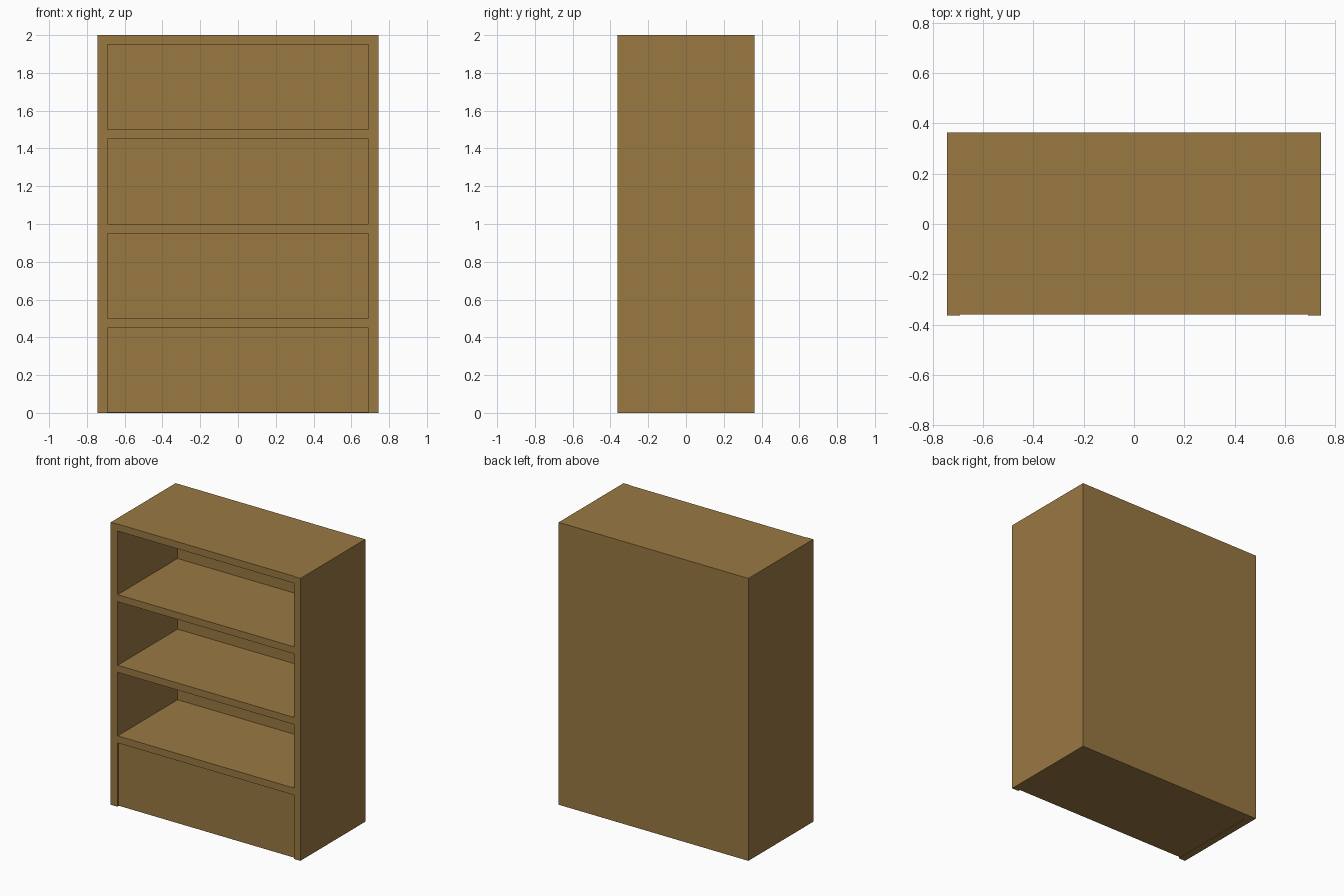
import bpy

if "Cube" in bpy.data.objects:
    bpy.data.objects.remove(bpy.data.objects["Cube"])

wood = bpy.data.materials.new("brown wood")
wood.diffuse_color = (0.32, 0.19, 0.055, 1)
wood.use_nodes = True
wood.node_tree.nodes["Principled BSDF"].inputs["Base Color"].default_value = wood.diffuse_color


def box(name, x0, x1, y0, y1, z0, z1):
    bpy.ops.mesh.primitive_cube_add(
        size=1, location=((x0 + x1) / 2, (y0 + y1) / 2, (z0 + z1) / 2))
    o = bpy.context.object
    o.name = name
    o.scale = (x1 - x0, y1 - y0, z1 - z0)
    bpy.ops.object.transform_apply(location=False, rotation=False, scale=True)
    o.data.materials.append(wood)
    return o


W, D, T = 0.743, 0.363, 0.052   # half width, half depth, board thickness
IN = W - T                      # inner half width
BACK = D - T                    # inner face of the back board
FRONT = -D + 0.004              # shelves sit just behind the side edges

# Side boards
box("left_side", -W, -IN, -D, D, 0, 2)
box("right_side", IN, W, -D, D, 0, 2)

# Back board
box("back_board", -IN, IN, BACK, D, 0, 2)

# Three shelves and the top board
for i, z in enumerate((0.5, 1.0, 1.5, 2.0)):
    box("top_board" if z == 2.0 else f"shelf_{i + 1}",
        -IN, IN, FRONT, BACK, z - 0.05, z)

# Closed base below the lowest shelf, slightly recessed
box("base_drawer", -IN, IN, FRONT + 0.008, BACK, 0.003, 0.45)
